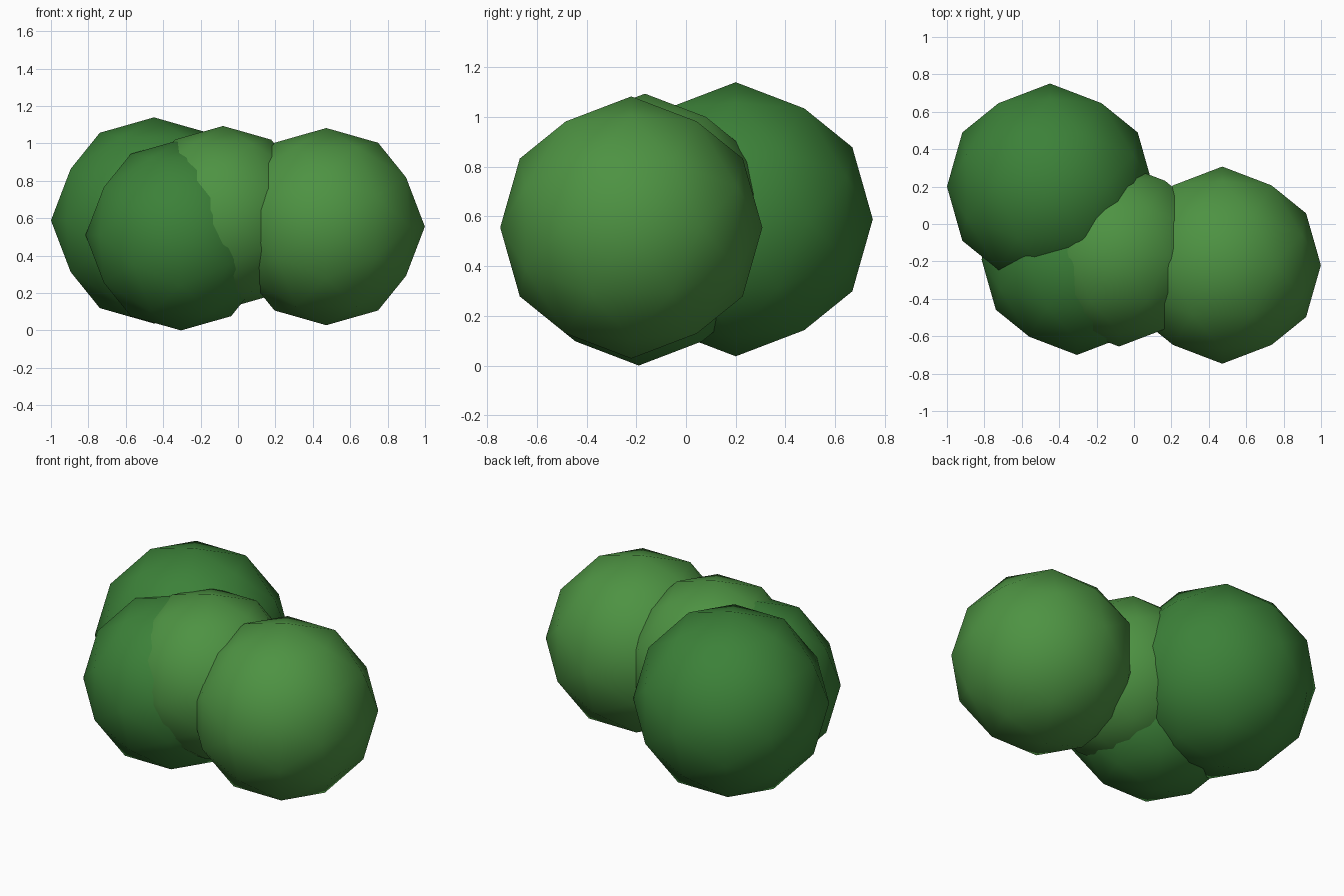
import bpy
import bmesh
from mathutils import Vector

if "Cube" in bpy.data.objects:
    bpy.data.objects.remove(bpy.data.objects["Cube"])

PHI = (1 + 5 ** 0.5) / 2


def material(name, color):
    mat = bpy.data.materials.new(name)
    mat.diffuse_color = color
    mat.use_nodes = True
    mat.node_tree.nodes["Principled BSDF"].inputs["Base Color"].default_value = mat.diffuse_color
    return mat


def leaf_ball(name, center, radius, mat):
    """Axis-aligned icosahedron, subdivided once and pushed out to a sphere."""
    bm = bmesh.new()
    for a in (-1, 1):
        for b in (-PHI, PHI):
            for co in ((a, 0, b), (0, b, a), (b, a, 0)):
                bm.verts.new(co)
    bmesh.ops.convex_hull(bm, input=bm.verts[:])
    bmesh.ops.subdivide_edges(bm, edges=bm.edges[:], cuts=1, use_grid_fill=True)
    for v in bm.verts:
        v.co = v.co.normalized() * radius
    bmesh.ops.recalc_face_normals(bm, faces=bm.faces[:])
    for f in bm.faces:
        f.smooth = True
    mesh = bpy.data.meshes.new(name)
    bm.to_mesh(mesh)
    bm.free()
    mesh.materials.append(mat)
    obj = bpy.data.objects.new(name, mesh)
    obj.location = Vector(center)
    bpy.context.collection.objects.link(obj)
    return obj


light = material("light_leaf", (0.075, 0.29, 0.055, 1))
dark = material("dark_leaf", (0.045, 0.22, 0.04, 1))

# Four overlapping clumps of the bush
leaf_ball("foliage_right", (0.472, -0.22, 0.555), 0.527, light)
leaf_ball("foliage_middle", (-0.08, -0.165, 0.603), 0.49, light)
leaf_ball("foliage_front_left", (-0.305, -0.19, 0.51), 0.51, dark)
leaf_ball("foliage_back_left", (-0.449, 0.2, 0.588), 0.551, dark)
